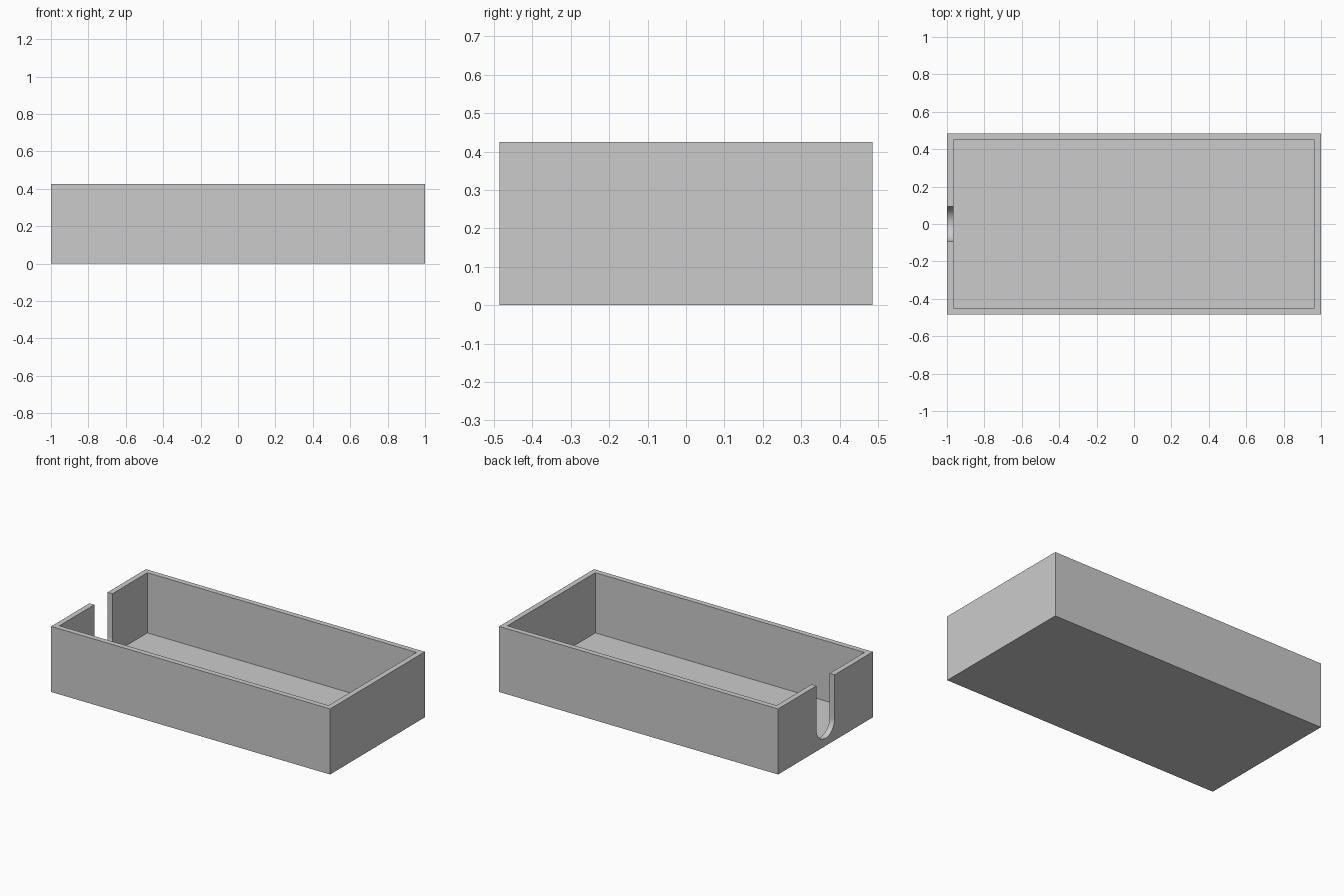
import bpy, bmesh, math

cube = bpy.data.objects.get("Cube")
if cube:
    bpy.data.objects.remove(cube, do_unlink=True)

LENGTH, WIDTH, HEIGHT = 2.0, 0.97, 0.425
WALL = 0.035
SLOT_RADIUS, SLOT_CENTRE = 0.093, 0.142

grey = bpy.data.materials.new("light grey")
grey.use_nodes = True
grey.diffuse_color = (0.6, 0.6, 0.6, 1)
grey.node_tree.nodes["Principled BSDF"].inputs["Base Color"].default_value = (0.6, 0.6, 0.6, 1)


def prism(name, outline, direction):
    """Extrude a closed outline along a direction into a solid object."""
    bm = bmesh.new()
    face = bm.faces.new([bm.verts.new(p) for p in outline])
    side = bmesh.ops.extrude_face_region(bm, geom=[face])["geom"]
    verts = [v for v in side if isinstance(v, bmesh.types.BMVert)]
    bmesh.ops.translate(bm, vec=direction, verts=verts)
    bmesh.ops.recalc_face_normals(bm, faces=bm.faces)
    mesh = bpy.data.meshes.new(name)
    bm.to_mesh(mesh)
    bm.free()
    mesh.materials.append(grey)
    obj = bpy.data.objects.new(name, mesh)
    bpy.context.collection.objects.link(obj)
    return obj


def block(name, x, y, bottom, top):
    """Box centred on the origin in x and y, given by its half sizes."""
    outline = [(-x, -y, bottom), (x, -y, bottom), (x, y, bottom), (-x, y, bottom)]
    return prism(name, outline, (0, 0, top - bottom))


# Outer body of the tray
tray = block("open_tray", LENGTH / 2, WIDTH / 2, 0, HEIGHT)

# Hollow interior, open at the top
cavity = block("cavity_cutter", LENGTH / 2 - WALL, WIDTH / 2 - WALL, WALL, HEIGHT + 0.1)

# U-shaped slot through the end wall
start = -LENGTH / 2 - 0.05
steps = 32
outline = [(start, SLOT_RADIUS, HEIGHT + 0.2), (start, -SLOT_RADIUS, HEIGHT + 0.2)]
for i in range(steps + 1):
    a = math.pi * (1 + i / steps)
    outline.append((start, SLOT_RADIUS * math.cos(a), SLOT_CENTRE + SLOT_RADIUS * math.sin(a)))
slot = prism("slot_cutter", outline, (0.15, 0, 0))

# Cut the interior and the slot, then discard the cutters
bpy.context.view_layer.objects.active = tray
tray.select_set(True)
for cutter in (cavity, slot):
    cutter.hide_render = True
    mod = tray.modifiers.new(cutter.name, "BOOLEAN")
    mod.operation = "DIFFERENCE"
    mod.solver = "EXACT"
    mod.object = cutter
    bpy.ops.object.modifier_apply(modifier=mod.name)
    bpy.data.objects.remove(cutter, do_unlink=True)

# Smooth the slot curve, keep the box edges sharp
bpy.ops.object.shade_smooth_by_angle(angle=math.radians(30))
